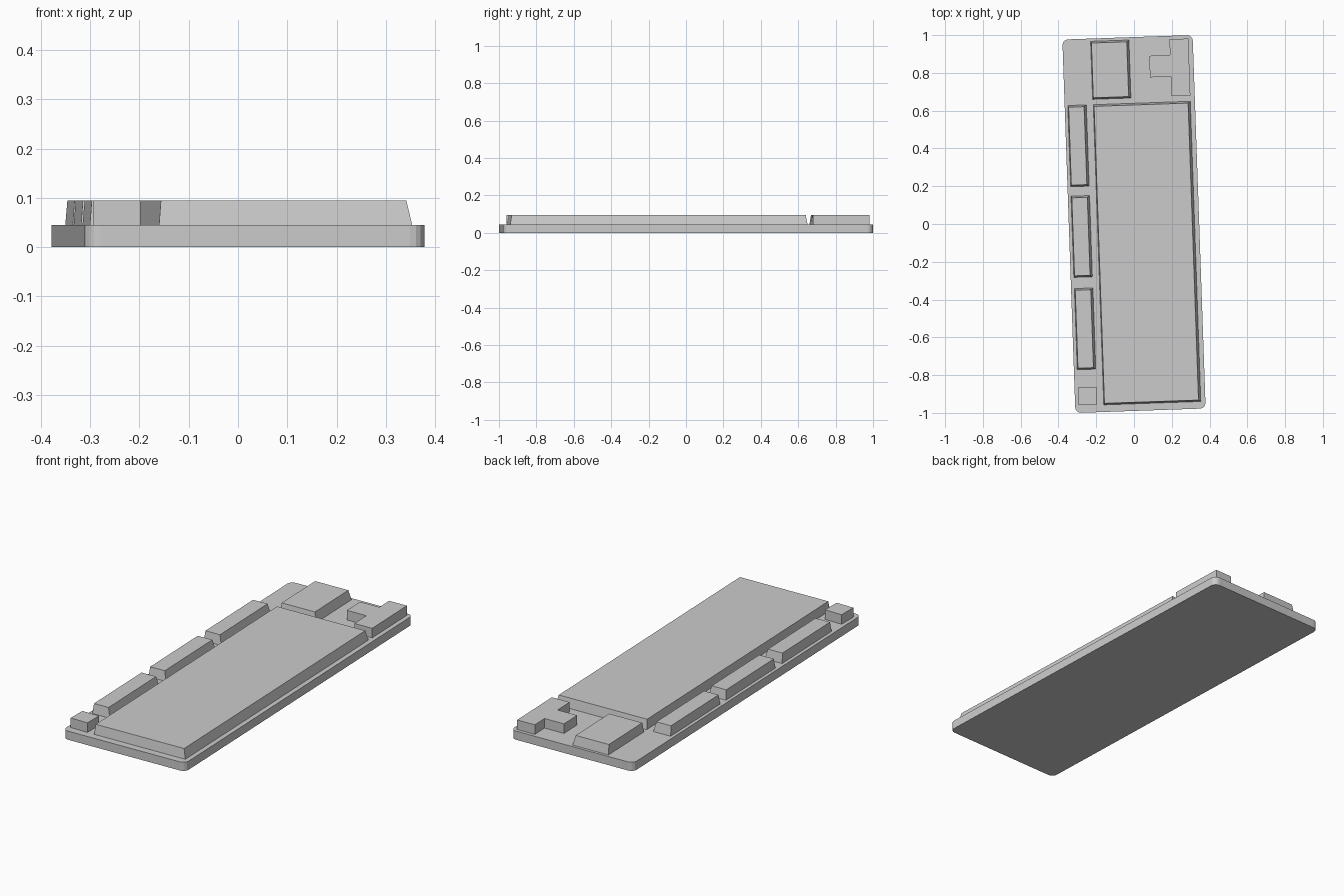
import bpy, bmesh, math
from mathutils import Matrix, Vector

if "Cube" in bpy.data.objects:
    bpy.data.objects.remove(bpy.data.objects["Cube"])

TILT = math.radians(2)      # the whole board is turned slightly
BASE_Z, TOP_Z = 0.045, 0.095


def prism(name, bottom, top, centre, z0, z1, angle=TILT):
    """Loft between two matching outlines, then turn and place the part."""
    bm = bmesh.new()
    lo = [bm.verts.new((x, y, z0)) for x, y in bottom]
    hi = [bm.verts.new((x, y, z1)) for x, y in top]
    n = len(lo)
    bm.faces.new(lo[::-1])
    bm.faces.new(hi)
    for i in range(n):
        j = (i + 1) % n
        bm.faces.new((lo[i], lo[j], hi[j], hi[i]))
    move = Matrix.Translation(Vector((*centre, 0))) @ Matrix.Rotation(angle, 4, 'Z')
    bmesh.ops.transform(bm, matrix=move, verts=bm.verts)
    bmesh.ops.recalc_face_normals(bm, faces=bm.faces)
    mesh = bpy.data.meshes.new(name)
    bm.to_mesh(mesh)
    bm.free()
    obj = bpy.data.objects.new(name, mesh)
    bpy.context.collection.objects.link(obj)
    return obj


def rect(w, h, left=0, right=0, front=0, back=0):
    """Rectangle outline with an inset per side."""
    x0, x1 = -w / 2 + left, w / 2 - right
    y0, y1 = -h / 2 + front, h / 2 - back
    return [(x0, y0), (x1, y0), (x1, y1), (x0, y1)]


def rounded_rect(w, h, r, steps=4):
    pts = []
    for k, (sx, sy) in enumerate([(1, 1), (-1, 1), (-1, -1), (1, -1)]):
        for s in range(steps + 1):
            a = math.pi / 2 * (k + s / steps)
            pts.append((sx * (w / 2 - r) + r * math.cos(a),
                        sy * (h / 2 - r) + r * math.sin(a)))
    return pts


def tapered_block(name, w, h, centre):
    prism(name, rect(w, h), rect(w, h, 0.004, 0.012, 0.008, 0.009),
          centre, BASE_Z, TOP_Z)


# base plate with rounded corners
plate = rounded_rect(0.69, 1.978, 0.03)
prism("base_plate", plate, plate, (0, 0), 0, BASE_Z)

# large raised panel and smaller rear panel
tapered_block("main_block", 0.514, 1.59, (0.069, -0.154))
tapered_block("rear_block", 0.203, 0.307, (-0.123, 0.817))

# row of long blocks down the left edge
for i, c in enumerate([(-0.294, 0.414), (-0.277, -0.066), (-0.259, -0.555)]):
    tapered_block(f"side_block_{i + 1}", 0.098, 0.43, c)

# small square block in the front left corner
square = rect(0.096, 0.096)
prism("corner_block", square, square, (-0.246, -0.911), BASE_Z, TOP_Z, 0)

# T-shaped block in the rear right corner
tee = [(-0.05, -0.151), (0.05, -0.151), (0.05, 0.151), (-0.05, 0.151),
       (-0.05, 0.067), (-0.16, 0.067), (-0.16, -0.047), (-0.05, -0.047)]
prism("tee_block", tee, tee, (0.243, 0.829), BASE_Z, TOP_Z)
